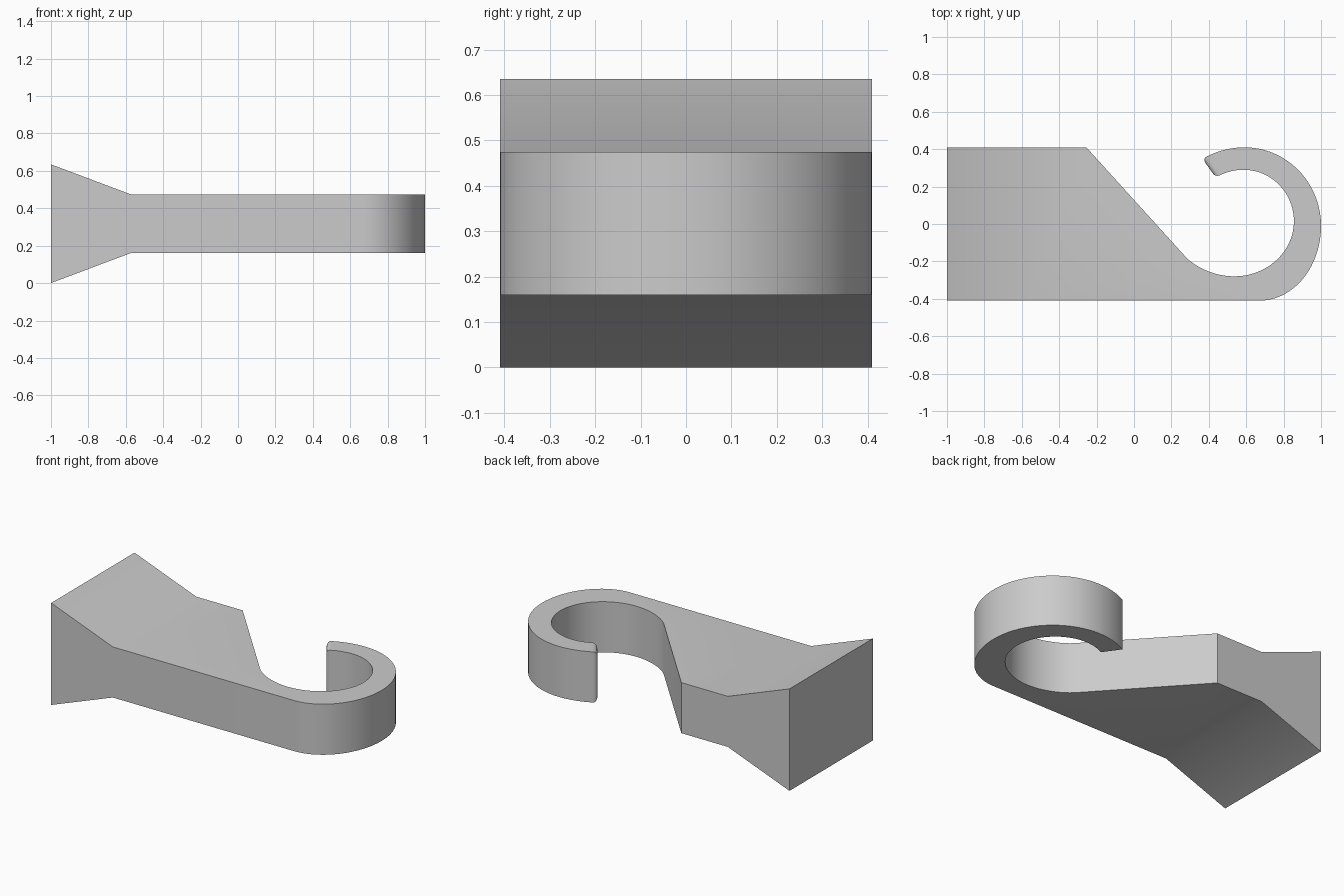
import bpy, bmesh, math
from mathutils import Vector
from mathutils.geometry import interpolate_bezier

if "Cube" in bpy.data.objects:
    bpy.data.objects.remove(bpy.data.objects["Cube"])

Z_LOW, Z_HIGH, Z_MID = 0.16, 0.475, 0.3175
FLARE_X, TIP = -0.575, [(0.366, 0.349), (0.437, 0.249)]


def arc(start, corner, end, k=0.5523, steps=20):
    """Smooth bend from start to end, tangent to the lines through corner."""
    a, c, b = (Vector((*p, 0)) for p in (start, corner, end))
    return [p.to_2d() for p in interpolate_bezier(a, a.lerp(c, k), b.lerp(c, k), b, steps)]


# Plan outline: straight plate edges, outer bend, tip, inner bend
outline = [Vector((-1, 0.41)), Vector((-1, -0.41))]
outline += arc((0.67, -0.41), (1, -0.41), (1, -0.01))
outline += arc((1, -0.01), (1, 0.41), (0.59, 0.41))[1:]
outline += arc((0.59, 0.41), (0.475, 0.41), TIP[0], 0.66, 10)[1:]
outline += arc(TIP[1], (0.51, 0.29), (0.585, 0.29), 0.66, 10)
outline += arc((0.585, 0.29), (0.855, 0.29), (0.855, 0.015))[1:]
outline += arc((0.855, 0.015), (0.855, -0.28), (0.535, -0.28))[1:]
outline += arc((0.535, -0.28), (0.382, -0.28), (0.28, -0.18), 0.6, 12)[1:]
outline.append(Vector((-0.255, 0.41)))

# Extrude the plan to a plate
bm = bmesh.new()
base = bm.faces.new([bm.verts.new((p.x, p.y, Z_LOW)) for p in outline])
top = bmesh.ops.extrude_face_region(bm, geom=[base])["geom"]
for v in top:
    if isinstance(v, bmesh.types.BMVert):
        v.co.z = Z_HIGH

# Flare the wide end above and below
bmesh.ops.bisect_plane(bm, geom=bm.verts[:] + bm.edges[:] + bm.faces[:],
                       plane_co=(FLARE_X, 0, 0), plane_no=(1, 0, 0))
for v in bm.verts:
    if v.co.x < -0.99:
        v.co.z = 0.635 if v.co.z > Z_MID else 0

# Round off the end of the tip
def at_tip(v):
    return any((v.co.to_2d() - Vector(p)).length < 1e-4 for p in TIP)

bm.normal_update()
tip_edges = [e for e in bm.edges if all(at_tip(v) for v in e.verts)]
bmesh.ops.bevel(bm, geom=tip_edges, offset=0.025, segments=5, profile=0.5,
                affect="EDGES", clamp_overlap=False)
bmesh.ops.recalc_face_normals(bm, faces=bm.faces[:])

mesh = bpy.data.meshes.new("hook")
bm.to_mesh(mesh)
bm.free()
hook = bpy.data.objects.new("hook", mesh)
bpy.context.collection.objects.link(hook)

# Plain grey
grey = bpy.data.materials.new("light grey")
grey.use_nodes = True
grey.diffuse_color = (0.6, 0.6, 0.6, 1)
grey.node_tree.nodes["Principled BSDF"].inputs["Base Color"].default_value = (0.6, 0.6, 0.6, 1)
mesh.materials.append(grey)

bpy.ops.object.select_all(action="DESELECT")
hook.select_set(True)
bpy.context.view_layer.objects.active = hook
bpy.ops.object.shade_smooth_by_angle(angle=math.radians(30))
